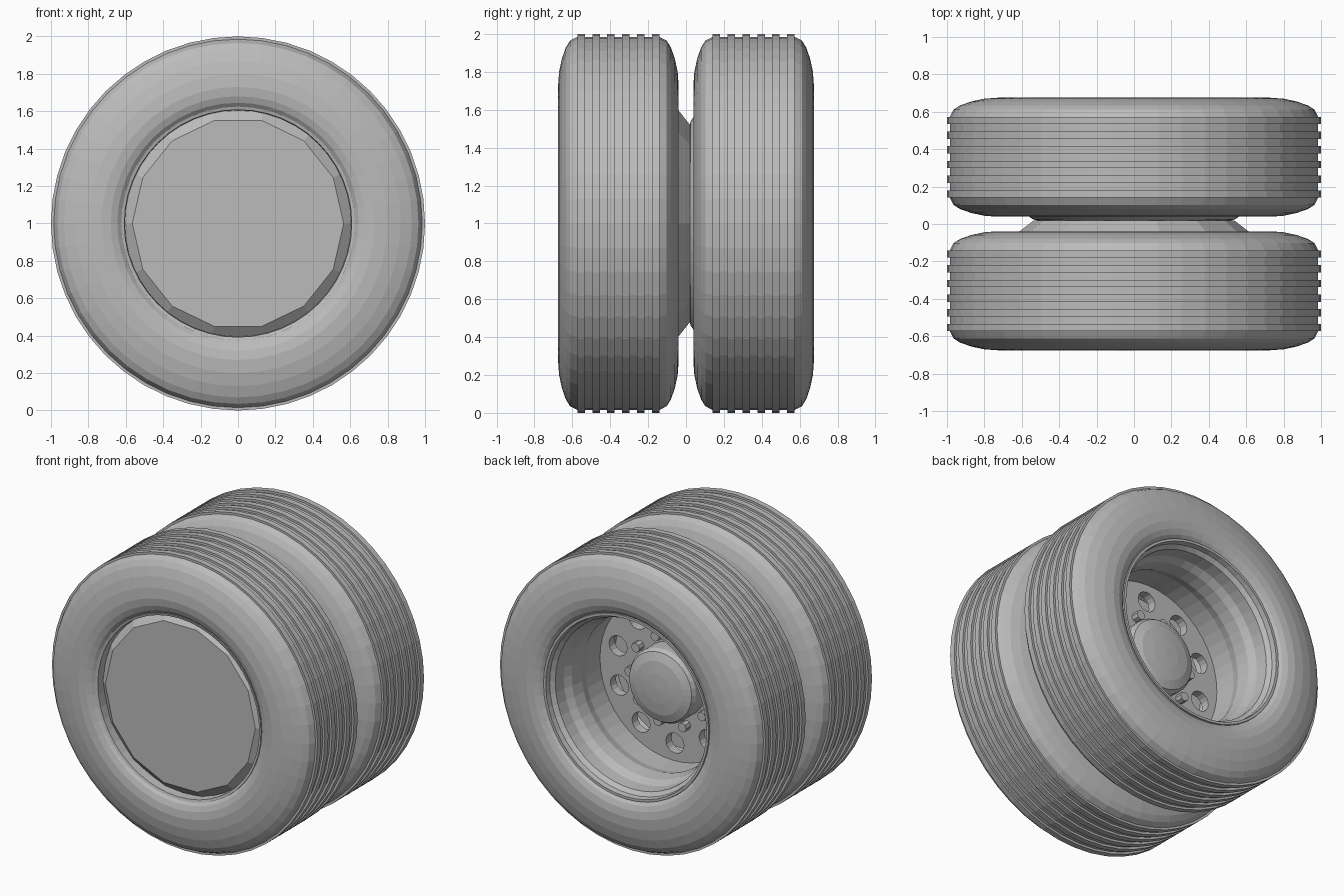
import bpy, bmesh, math
from mathutils import Matrix, Vector

cube = bpy.data.objects.get("Cube")
if cube:
    bpy.data.objects.remove(cube, do_unlink=True)

GREY = (0.5, 0.5, 0.5, 1)
grey = bpy.data.materials.new("plain_grey")
grey.use_nodes = True
grey.diffuse_color = GREY
grey.node_tree.nodes["Principled BSDF"].inputs["Base Color"].default_value = GREY

MID = 0.357          # tyre centre distance from the middle plane
AXLE = Vector((0, 0, 1))


def finish(name, bm):
    bmesh.ops.remove_doubles(bm, verts=bm.verts, dist=1e-5)
    bmesh.ops.recalc_face_normals(bm, faces=bm.faces)
    mesh = bpy.data.meshes.new(name)
    bm.to_mesh(mesh)
    bm.free()
    mesh.materials.append(grey)
    obj = bpy.data.objects.new(name, mesh)
    bpy.context.collection.objects.link(obj)
    return obj


def lathe(name, profile, segments, closed=False):
    """Spin (radius, y) points around the axle."""
    bm = bmesh.new()
    verts = [bm.verts.new((r, y, 1)) for r, y in profile]
    pairs = list(zip(verts, verts[1:]))
    if closed:
        pairs.append((verts[-1], verts[0]))
    edges = [bm.edges.new(p) for p in pairs]
    bmesh.ops.spin(bm, geom=verts + edges, cent=AXLE, axis=(0, 1, 0),
                   angle=math.tau, steps=segments, use_merge=True)
    return finish(name, bm)


def ring_of_cylinders(name, count, ring, radius, y0, y1, sides, turn=0.0):
    """Evenly spaced cylinders lying along the axle direction."""
    bm = bmesh.new()
    for i in range(count):
        a = math.tau * i / count + turn
        place = Matrix.Translation((ring * math.cos(a), (y0 + y1) / 2, 1 + ring * math.sin(a)))
        bmesh.ops.create_cone(bm, cap_ends=True, segments=sides, radius1=radius,
                              radius2=radius, depth=y1 - y0,
                              matrix=place @ Matrix.Rotation(math.pi / 2, 4, 'X'))
    return finish(name, bm)


# Tyre section: bead, bulging sidewall, shoulder, then ribbed tread
side = [(0.61, 0.25), (0.62, 0.275), (0.645, 0.297), (0.68, 0.311), (0.73, 0.318),
        (0.80, 0.313), (0.87, 0.298), (0.93, 0.277), (0.965, 0.255), (0.985, 0.216)]
tread = []
RIBS, HALF = 6, 0.216
step = 2 * HALF / (2 * RIBS - 1)
for i in range(RIBS):
    top = HALF - 2 * i * step
    tread += [(0.985, top), (1.0, top), (1.0, top - step), (0.985, top - step)]
section = side[:-1] + tread + [(r, -y) for r, y in reversed(side[:-1])]
for label, sign in (("front", -1), ("rear", 1)):
    lathe(label + "_tyre", [(r, sign * (MID + y)) for r, y in section], 48, True)

# Deep rear rim: lip, stepped barrel, inner flare
lathe("rear_rim", [(0.625, 0.625), (0.622, 0.645), (0.605, 0.645), (0.60, 0.61),
                   (0.575, 0.585), (0.57, 0.50), (0.545, 0.45), (0.535, 0.36),
                   (0.55, 0.30), (0.55, 0.10), (0.52, 0.02), (0.54, 0.025),
                   (0.62, 0.08)], 48)
# Front rim lip around the plug
lathe("front_rim_lip", [(0.625, -0.60), (0.625, -0.645), (0.608, -0.64), (0.605, -0.58)], 48)

# Fourteen-sided chamfered plug filling the front wheel
lathe("front_plug", [(0, -0.62), (0.565, -0.62), (0.645, -0.555),
                     (0.645, -0.065), (0.535, 0.02), (0, 0.02)], 14)

# Wheel disc with round hand holes
disc = lathe("wheel_disc", [(0, 0.14), (0.552, 0.14), (0.552, 0.08), (0, 0.08)], 48)
cutter = ring_of_cylinders("hole_cutter", 10, 0.43, 0.068, 0.04, 0.2, 16, math.radians(16))
cutter.hide_render = True
cut = disc.modifiers.new("holes", 'BOOLEAN')
cut.operation = 'DIFFERENCE'
cut.solver = 'EXACT'
cut.object = cutter
bpy.context.view_layer.update()
graph = bpy.context.evaluated_depsgraph_get()
cut_mesh = bpy.data.meshes.new_from_object(disc.evaluated_get(graph))
disc.modifiers.clear()
disc.data = cut_mesh
bpy.data.objects.remove(cutter, do_unlink=True)

# Domed hub and the wheel nuts around it
lathe("hub", [(0.25, 0.10), (0.25, 0.25), (0.235, 0.275), (0.18, 0.295),
              (0.10, 0.305), (0, 0.31)], 32)
ring_of_cylinders("wheel_nuts", 10, 0.30, 0.032, 0.13, 0.19, 8, math.radians(-2))
